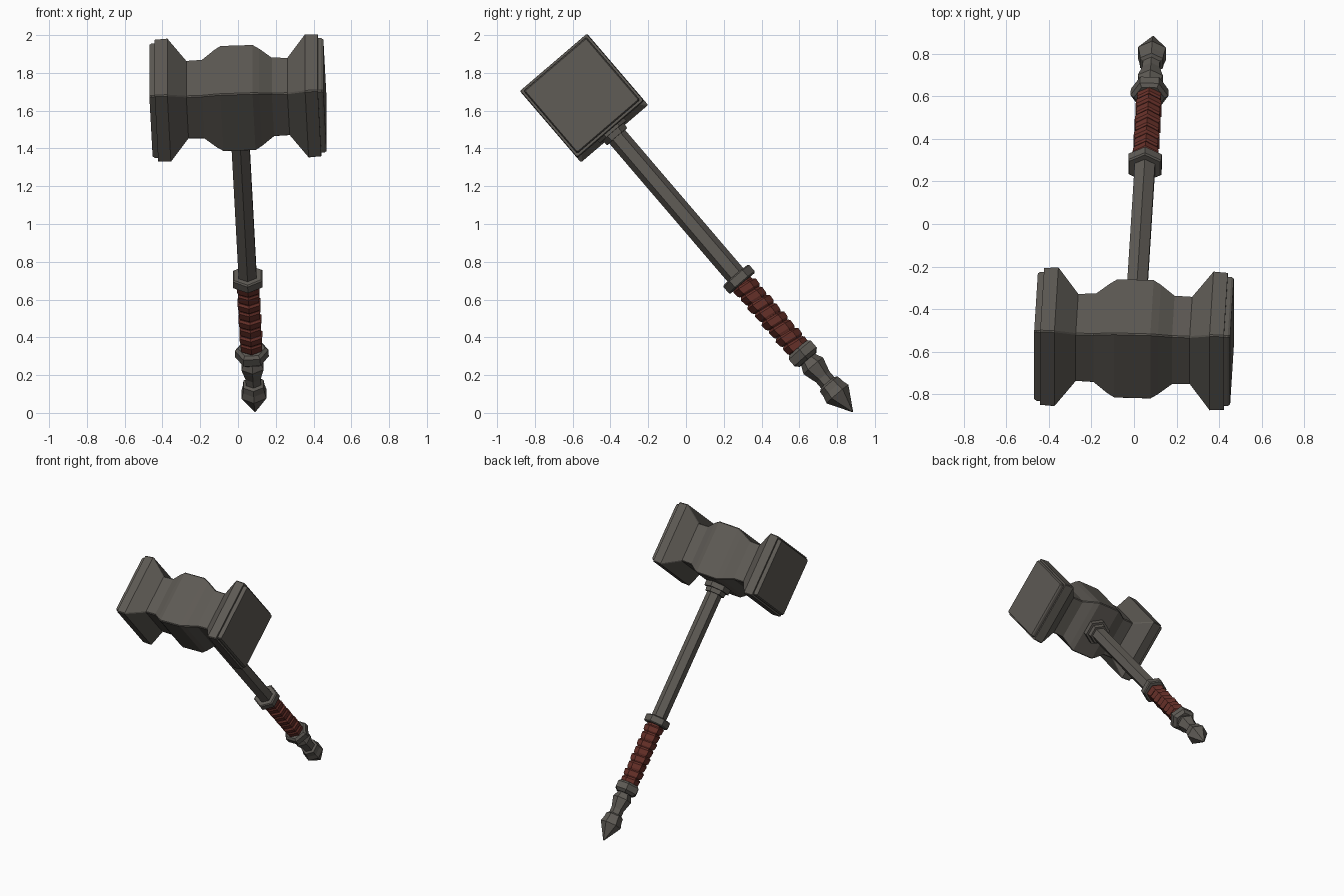
import bpy, bmesh, math
from mathutils import Vector

if "Cube" in bpy.data.objects:
    bpy.data.objects.remove(bpy.data.objects["Cube"])

# Frame of the tilted hammer: w runs down the handle, u along the head
HEAD = Vector((0.0, -0.54, 1.667))
TIP = Vector((0.09, 0.883, 0.005))
w = (TIP - HEAD).normalized()
LENGTH = (TIP - HEAD).length
u = (Vector((1, 0, 0)) - w * w.x).normalized()
v = w.cross(u).normalized()
if v.y < 0:
    v = -v


def material(name, color):
    m = bpy.data.materials.new(name)
    m.diffuse_color = (*color, 1)
    m.use_nodes = True
    m.node_tree.nodes["Principled BSDF"].inputs["Base Color"].default_value = m.diffuse_color
    return m


METAL = material("dark grey metal", (0.112, 0.103, 0.090))
LEATHER = material("dark red leather", (0.135, 0.030, 0.022))


def loft(name, rings, mat):
    """Skin a list of equal-sized rings of points, capped at both ends."""
    bm = bmesh.new()
    rows = [[bm.verts.new(p) for p in ring] for ring in rings]
    n = len(rows[0])
    for a, b in zip(rows, rows[1:]):
        for i in range(n):
            j = (i + 1) % n
            bm.faces.new((a[i], a[j], b[j], b[i]))
    bm.faces.new(rows[0])
    bm.faces.new(rows[-1])
    bmesh.ops.remove_doubles(bm, verts=bm.verts, dist=0.0005)
    bmesh.ops.recalc_face_normals(bm, faces=bm.faces)
    me = bpy.data.meshes.new(name)
    bm.to_mesh(me)
    bm.free()
    me.materials.append(mat)
    ob = bpy.data.objects.new(name, me)
    bpy.context.collection.objects.link(ob)
    return ob


def hexes(name, profile, mat, turn=0.0, slant=0.0):
    """Six-sided turned part along the handle; profile is (distance, radius)."""
    rings = []
    for t, r in profile:
        ring = []
        for k in range(6):
            a = math.radians(turn + 60 * k)
            c, s = math.cos(a), math.sin(a)
            ring.append(HEAD + w * (t + slant * c) + v * (r * c) + u * (r * s))
        rings.append(ring)
    return loft(name, rings, mat)


def square(s, h, bevel=0.006):
    """Square section of the head with slightly worn corners."""
    pts = []
    for sv, sw in ((1, 1), (-1, 1), (-1, -1), (1, -1)):
        p = HEAD + u * s
        a = p + v * (sv * h) + w * (sw * (h - bevel))
        b = p + v * (sv * (h - bevel)) + w * (sw * h)
        pts += [a, b] if sv * sw > 0 else [b, a]
    return pts


# Head: waisted block with a swollen middle and flared ends
half = [(0.085, 0.200), (0.12, 0.185), (0.185, 0.150), (0.268, 0.148),
        (0.365, 0.234), (0.432, 0.231)]
sections = [(-s, h) for s, h in reversed(half)] + half
loft("hammer_head", [square(s, h) for s, h in sections], METAL)

# Striking plates on both ends
for side, label in ((-1, "left"), (1, "right")):
    loft(label + "_striking_plate",
         [square(side * s, h) for s, h in ((0.42, 0.218), (0.45, 0.218), (0.461, 0.212))], METAL)

# Shaft and the socket under the head
hexes("shaft", [(0.15, 0.055), (1.28, 0.055)], METAL)
hexes("head_socket", [(0.19, 0.092), (0.238, 0.092), (0.238, 0.074), (0.27, 0.070)], METAL)

# Collar above the grip
hexes("upper_collar", [(1.235, 0.082), (1.242, 0.090), (1.285, 0.090), (1.292, 0.082)], METAL)

# Leather grip: core with slanted wraps
hexes("grip_core", [(1.28, 0.055), (1.77, 0.055)], LEATHER)
wraps = 8
step = 0.46 / wraps
for i in range(wraps):
    t = 1.298 + i * step
    r = 0.066 if i % 2 else 0.070
    hexes("grip_wrap", [(t, 0.058), (t + 0.01, r), (t + step - 0.014, r - 0.003),
                        (t + step - 0.004, 0.058)], LEATHER, slant=0.010)

# Collar below the grip
hexes("lower_collar", [(1.745, 0.072), (1.76, 0.089), (1.805, 0.089), (1.825, 0.066)],
      METAL, turn=30)

# Pommel: swollen neck ending in a point
hexes("pommel", [(1.80, 0.046), (1.83, 0.050), (1.868, 0.068), (1.945, 0.046), (1.985, 0.046),
                 (1.995, 0.062), (2.03, 0.066), (2.065, 0.076), (LENGTH - 0.003, 0.004),
                 (LENGTH, 0.001)], METAL)
